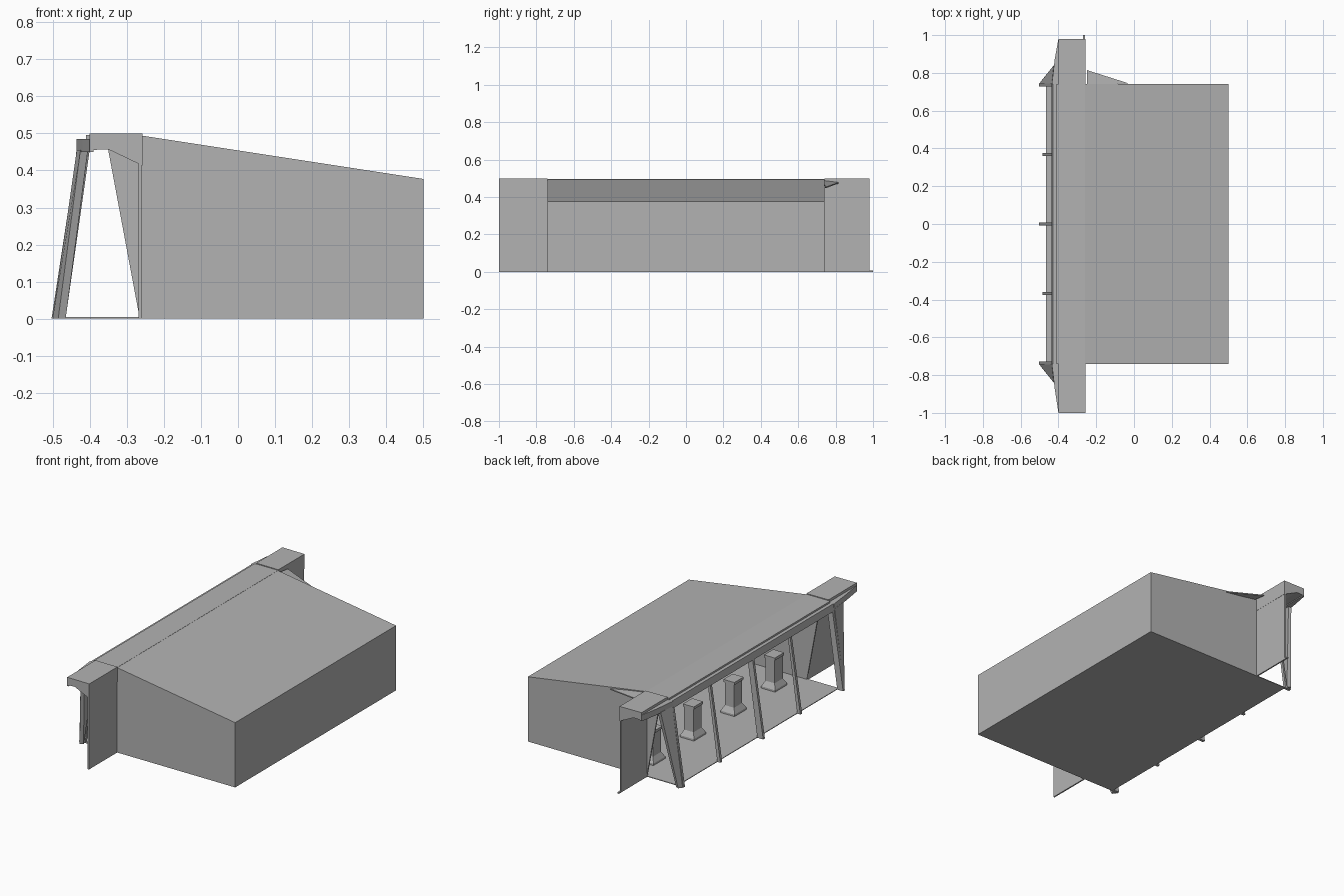
import bpy
import bmesh

cube = bpy.data.objects.get("Cube")
if cube:
    bpy.data.objects.remove(cube, do_unlink=True)

grey = bpy.data.materials.new("plain_grey")
grey.use_nodes = True
tone = (0.45, 0.45, 0.45, 1)
grey.diffuse_color = tone
grey.node_tree.nodes["Principled BSDF"].inputs["Base Color"].default_value = tone


def loft(name, start, end):
    """Closed solid between two matching outlines."""
    bm = bmesh.new()
    a = [bm.verts.new(p) for p in start]
    b = [bm.verts.new(p) for p in end]
    bm.faces.new(a)
    bm.faces.new(b[::-1])
    n = len(a)
    for i in range(n):
        j = (i + 1) % n
        bm.faces.new((a[i], b[i], b[j], a[j]))
    bmesh.ops.recalc_face_normals(bm, faces=bm.faces)
    mesh = bpy.data.meshes.new(name)
    bm.to_mesh(mesh)
    bm.free()
    mesh.materials.append(grey)
    obj = bpy.data.objects.new(name, mesh)
    bpy.context.collection.objects.link(obj)
    return obj


def profile_y(name, xz, y0, y1):
    """Extrude a side profile along y."""
    return loft(name, [(x, y0, z) for x, z in xz], [(x, y1, z) for x, z in xz])


def plan_z(name, xy, z0, z1):
    """Extrude a plan outline upward."""
    return loft(name, [(x, y, z0) for x, y in xy], [(x, y, z1) for x, y in xy])


def rect(x, y, w, d, z):
    return [(x + sx * w / 2, y + sy * d / 2, z)
            for sx, sy in ((-1, -1), (1, -1), (1, 1), (-1, 1))]


HALF = 0.74     # half length of the hall
WALL = 0.008

# Hall: floor, rear wall, sloping roof and end walls with a leaning front edge
profile_y("floor", [(-0.465, 0), (0.5, 0), (0.5, 0.004), (-0.465, 0.004)], -HALF, HALF)
profile_y("rear_wall", [(0.5 - WALL, 0), (0.5, 0), (0.5, 0.375), (0.5 - WALL, 0.375)],
          -HALF, HALF)
profile_y("roof", [(-0.26, 0.485), (0.5, 0.368), (0.5, 0.377), (-0.26, 0.494)],
          -HALF, HALF)
end_outline = [(-0.265, 0), (0.5, 0), (0.5, 0.375), (-0.26, 0.492), (-0.35, 0.492),
               (-0.35, 0.455)]
for side, label in ((1, "left"), (-1, "right")):
    profile_y(label + "_end_wall", end_outline, side * HALF, side * (HALF - WALL))

# Flat canopy and fascia above the open side
profile_y("canopy", [(-0.41, 0.455), (-0.35, 0.457), (-0.26, 0.485), (-0.26, 0.495),
                     (-0.41, 0.495)], -HALF, HALF)
profile_y("fascia", [(-0.437, 0.445), (-0.405, 0.445), (-0.405, 0.485), (-0.43, 0.485)],
          -HALF, HALF)

# Leaning mullions, the middle and end ones deeper
for i in range(5):
    y = -0.735 + i * 0.3675
    foot = -0.485 if i % 2 else -0.503
    top = foot + 0.07
    profile_y("mullion", [(foot, 0), (-0.465, 0), (-0.4, 0.457), (top, 0.457)],
              y - 0.008, y + 0.008)

# Stands inside, one per bay, with flared feet
for i in range(4):
    y = -0.56 + i * 0.373
    x = -0.175
    loft("stand_plinth", rect(x, y, 0.09, 0.11, 0), rect(x, y, 0.09, 0.11, 0.015))
    loft("stand_foot", rect(x, y, 0.09, 0.11, 0.015), rect(x, y, 0.06, 0.075, 0.045))
    loft("stand_body", rect(x, y, 0.06, 0.075, 0.045), rect(x, y, 0.06, 0.075, 0.18))
    loft("stand_cap", rect(x, y, 0.07, 0.085, 0.18), rect(x, y, 0.07, 0.085, 0.195))

# Wing walls, their caps and the splayed corner fins
for side, tip, label in ((1, 0.98, "left"), (-1, 1.0, "right")):
    inner, outer = side * HALF, side * tip
    profile_y(label + "_wing_wall", [(-0.268, 0), (-0.26, 0), (-0.26, 0.42),
                                     (-0.268, 0.42)], inner, outer)
    profile_y(label + "_wing_cap", [(-0.4, 0.455), (-0.35, 0.457), (-0.258, 0.413),
                                    (-0.258, 0.499), (-0.4, 0.5)], inner, outer)
    plan_z(label + "_cap_gusset", [(-0.435, inner), (-0.39, inner), (-0.39, outer),
                                   (-0.4, outer), (-0.42, side * 0.87)], 0.45, 0.485)
    # Fin: narrow at the foot, wide at the top
    foot, spread = side * 0.745, side * 0.84
    loft(label + "_corner_fin",
         [(-0.5, foot, 0), (-0.485, foot + side * 0.02, 0),
          (-0.425, spread, 0.455), (-0.435, foot, 0.455)],
         [(-0.49, foot, 0), (-0.465, foot + side * 0.01, 0),
          (-0.405, spread, 0.455), (-0.4, foot, 0.455)])

# Low kerb at the end of the left wing
loft("wing_kerb", rect(-0.264, 0.99, 0.01, 0.02, 0), rect(-0.264, 0.99, 0.01, 0.02, 0.008))

# Small triangular flap joining the roof to the left wing
flap = [(-0.25, 0.815), (-0.03, 0.745), (-0.25, 0.735)]
heights = (0.478, 0.452, 0.488)
loft("roof_flap", [(x, y, z) for (x, y), z in zip(flap, heights)],
     [(x, y, z - 0.006) for (x, y), z in zip(flap, heights)])
